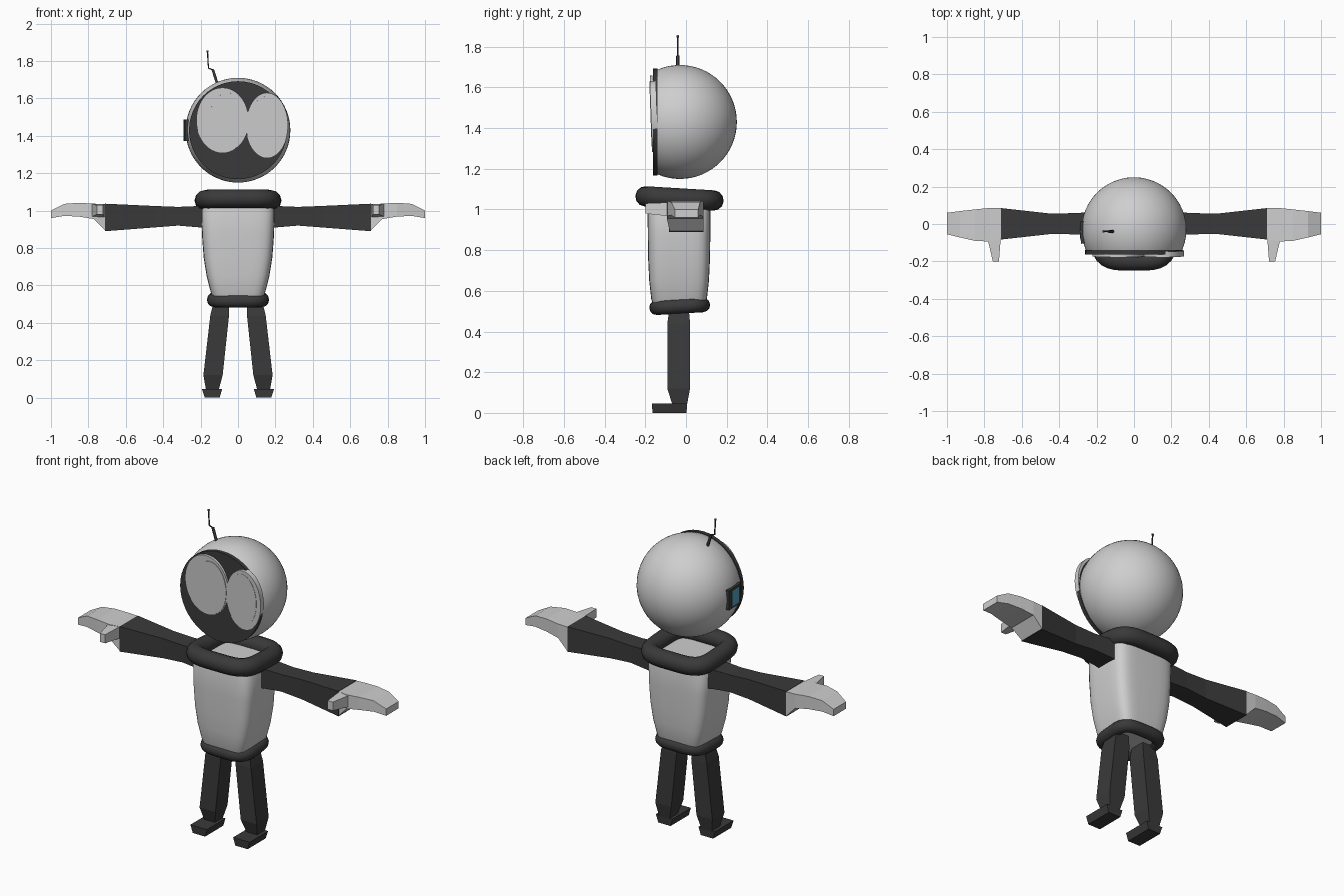
import bpy, bmesh, math
from mathutils import Matrix

if "Cube" in bpy.data.objects:
    bpy.data.objects.remove(bpy.data.objects["Cube"])


def material(name, rgb):
    m = bpy.data.materials.new(name)
    m.diffuse_color = (*rgb, 1)
    m.use_nodes = True
    m.node_tree.nodes["Principled BSDF"].inputs["Base Color"].default_value = m.diffuse_color
    return m


LIGHT = material("light_grey", (0.62, 0.62, 0.62))
DARK = material("charcoal", (0.042, 0.042, 0.042))
BLUE = material("screen_blue", (0.1, 0.36, 0.52))


def finish(bm, name, mat, smooth=None):
    bmesh.ops.recalc_face_normals(bm, faces=bm.faces)
    me = bpy.data.meshes.new(name)
    bm.to_mesh(me)
    bm.free()
    ob = bpy.data.objects.new(name, me)
    me.materials.append(mat)
    bpy.context.collection.objects.link(ob)
    if smooth:
        bpy.ops.object.select_all(action='DESELECT')
        bpy.context.view_layer.objects.active = ob
        ob.select_set(True)
        bpy.ops.object.shade_smooth_by_angle(angle=math.radians(smooth))
    return ob


def loft(name, rings, mat, smooth=None, side=1):
    """Skin matching rings of points and cap both ends; side=-1 mirrors in x."""
    bm = bmesh.new()
    loops = [[bm.verts.new((x * side, y, z)) for x, y, z in r] for r in rings]
    for a, b in zip(loops, loops[1:]):
        for i in range(len(a)):
            j = (i + 1) % len(a)
            bm.faces.new((a[i], a[j], b[j], b[i]))
    bm.faces.new(loops[0])
    bm.faces.new(loops[-1])
    return finish(bm, name, mat, smooth)


def rounded(cx, cy, hx, hy, power, n=32):
    """Rounded rectangle outline."""
    pts = []
    for i in range(n):
        t = 2 * math.pi * (i + 0.5) / n
        c, s = math.cos(t), math.sin(t)
        pts.append((cx + hx * math.copysign(abs(c) ** (2 / power), c),
                    cy + hy * math.copysign(abs(s) ** (2 / power), s)))
    return pts


def rect_z(x0, x1, y0, y1, z):
    return [(x0, y0, z), (x1, y0, z), (x1, y1, z), (x0, y1, z)]


def rect_x(x, y0, y1, z0, z1):
    return [(x, y0, z0), (x, y1, z0), (x, y1, z1), (x, y0, z1)]


def tube(name, pts, radius, mat, cyclic=False, res=4):
    cu = bpy.data.curves.new(name, 'CURVE')
    cu.dimensions = '3D'
    cu.bevel_depth = radius
    cu.bevel_resolution = res
    cu.use_fill_caps = not cyclic
    sp = cu.splines.new('POLY')
    sp.points.add(len(pts) - 1)
    for p, co in zip(sp.points, pts):
        p.co = (*co, 1)
    sp.use_cyclic_u = cyclic
    sp.use_smooth = True
    cu.materials.append(mat)
    ob = bpy.data.objects.new(name, cu)
    bpy.context.collection.objects.link(ob)
    bpy.ops.object.select_all(action='DESELECT')
    bpy.context.view_layer.objects.active = ob
    ob.select_set(True)
    bpy.ops.object.convert(target='MESH')


def disc(name, x, y, z, rx, rz, depth, mat, tilt=0):
    """Elliptical plate facing the front."""
    bm = bmesh.new()
    bmesh.ops.create_cone(bm, cap_ends=True, segments=48, radius1=1, radius2=1, depth=1)
    m = (Matrix.Translation((x, y, z)) @ Matrix.Rotation(math.radians(tilt), 4, 'X')
         @ Matrix.Diagonal((rx, depth, rz, 1)) @ Matrix.Rotation(math.pi / 2, 4, 'X'))
    bmesh.ops.transform(bm, matrix=m, verts=bm.verts)
    return finish(bm, name, mat, 40)


def box(name, c, size, mat, rot=0):
    bm = bmesh.new()
    bmesh.ops.create_cube(bm, size=1)
    m = (Matrix.Translation(c) @ Matrix.Rotation(math.radians(rot), 4, 'Z')
         @ Matrix.Diagonal((*size, 1)))
    bmesh.ops.transform(bm, matrix=m, verts=bm.verts)
    return finish(bm, name, mat)


# Head: sphere sliced flat at the front
bm = bmesh.new()
bmesh.ops.create_uvsphere(bm, u_segments=48, v_segments=32, radius=0.28)
bmesh.ops.translate(bm, verts=bm.verts, vec=(0, -0.03, 1.43))
cut = bmesh.ops.bisect_plane(bm, geom=bm.verts[:] + bm.edges[:] + bm.faces[:],
                             plane_co=(0, -0.142, 0), plane_no=(0, -1, 0), clear_outer=True)
bmesh.ops.holes_fill(bm, edges=[e for e in bm.edges if e.is_boundary])
finish(bm, "head", LIGHT, 40)

# Face plate and eyes
disc("face_plate", 0, -0.151, 1.43, 0.262, 0.262, 0.022, DARK)
disc("left_eye", -0.083, -0.165, 1.484, 0.14, 0.174, 0.014, LIGHT, 2)
disc("left_pupil", -0.055, -0.173, 1.475, 0.1, 0.155, 0.004, LIGHT, 2)
disc("right_eye", 0.155, -0.157, 1.457, 0.112, 0.174, 0.03, LIGHT, 2)
disc("right_pupil", 0.15, -0.172, 1.46, 0.09, 0.15, 0.004, LIGHT, 2)

# Ear panel with a screen, on one side only
box("ear_panel", (-0.272, -0.045, 1.43), (0.03, 0.12, 0.115), DARK, 3)
box("ear_screen", (-0.287, -0.045, 1.43), (0.006, 0.065, 0.09), BLUE, 3)

# Antenna
tube("antenna_base", [(-0.108, -0.04, 1.67), (-0.135, -0.04, 1.755)], 0.008, DARK, res=1)
tube("antenna_rod", [(-0.133, -0.04, 1.752), (-0.158, -0.04, 1.762), (-0.163, -0.04, 1.85)],
     0.004, DARK, res=1)
bm = bmesh.new()
bmesh.ops.create_icosphere(bm, subdivisions=2, radius=0.007)
bmesh.ops.translate(bm, verts=bm.verts, vec=(-0.163, -0.04, 1.85))
finish(bm, "antenna_tip", DARK, 60)

# Torso: half width, half depth, height
torso = [(0.125, 0.12, 0.51), (0.145, 0.137, 0.56), (0.168, 0.147, 0.65), (0.184, 0.152, 0.75),
         (0.193, 0.154, 0.87), (0.196, 0.155, 1.0), (0.18, 0.145, 1.04)]
loft("torso", [[(x, y, z) for x, y in rounded(0, -0.034, hx, hy, 5)] for hx, hy, z in torso],
     LIGHT, 50)

# Collar and belt: tubes on rounded rectangles
tube("collar", [(x, y, 1.054 - 0.06 * (y + 0.03)) for x, y in rounded(0, -0.032, 0.182, 0.168, 4)],
     0.05, DARK, True)
tube("belt", [(x, y, 0.524 + 0.06 * (y + 0.03)) for x, y in rounded(0, -0.031, 0.13, 0.114, 4)],
     0.036, DARK, True)

for side, label in ((-1, "left"), (1, "right")):
    # Arm
    loft(label + "_arm", [rect_x(0.17, -0.062, 0.067, 0.905, 1.03),
                          rect_x(0.2, -0.06, 0.065, 0.91, 1.025),
                          rect_x(0.32, -0.055, 0.058, 0.92, 1.02),
                          rect_x(0.45, -0.054, 0.056, 0.91, 1.025),
                          rect_x(0.71, -0.083, 0.085, 0.89, 1.037)], DARK, side=side)
    # Hand and thumb
    loft(label + "_hand", [rect_x(0.71, -0.08, 0.085, 0.893, 1.035),
                           rect_x(0.77, -0.094, 0.086, 0.955, 1.037),
                           rect_x(0.85, -0.09, 0.078, 0.968, 1.042),
                           rect_x(0.93, -0.072, 0.069, 0.972, 1.036),
                           rect_x(1.0, -0.055, 0.06, 0.96, 1.0)], LIGHT, side=side)
    loft(label + "_thumb", [[(0.712, -0.07, 0.965), (0.785, -0.07, 0.965),
                             (0.785, -0.07, 1.035), (0.712, -0.07, 1.035)],
                            [(0.722, -0.2, 0.98), (0.755, -0.2, 0.98),
                             (0.755, -0.2, 1.03), (0.722, -0.2, 1.03)]], LIGHT, side=side)
    # Leg
    loft(label + "_leg", [rect_z(0.105, 0.17, -0.065, 0.004, 0.035),
                          rect_z(0.082, 0.185, -0.092, 0.02, 0.12),
                          rect_z(0.048, 0.148, -0.092, 0.02, 0.44),
                          rect_z(0.05, 0.128, -0.08, 0.013, 0.52)], DARK, side=side)
    # Foot
    loft(label + "_foot", [rect_z(0.098, 0.178, -0.165, 0.003, 0),
                           rect_z(0.085, 0.192, -0.167, 0.005, 0.045)], DARK, side=side)
